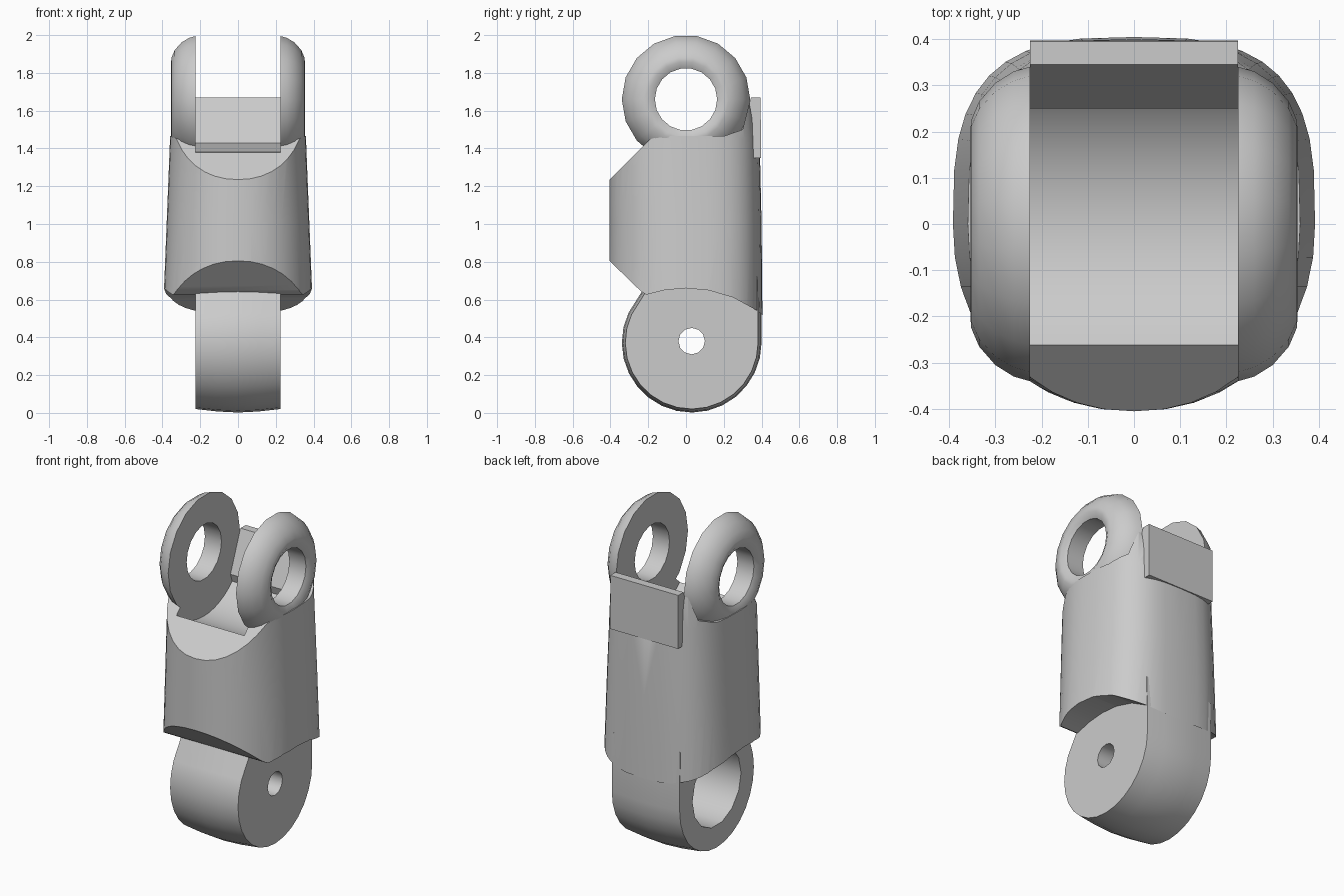
import bpy
import bmesh
import math

old = bpy.data.objects.get("Cube")
if old:
    bpy.data.objects.remove(old)

grey = bpy.data.materials.new("plain_grey")
grey.use_nodes = True
grey.diffuse_color = (0.6, 0.6, 0.6, 1)
grey.node_tree.nodes["Principled BSDF"].inputs["Base Color"].default_value = (0.6, 0.6, 0.6, 1)


def loft(name, rings, capped=True):
    """Skin a list of equal point rings; uncapped lofts close on themselves."""
    bm = bmesh.new()
    loops = [[bm.verts.new(p) for p in ring] for ring in rings]
    pairs = list(zip(loops, loops[1:]))
    if capped:
        bm.faces.new(loops[0])
        bm.faces.new(loops[-1])
    else:
        pairs.append((loops[-1], loops[0]))
    for a, b in pairs:
        for i in range(len(a)):
            j = (i + 1) % len(a)
            bm.faces.new((a[i], a[j], b[j], b[i]))
    bmesh.ops.recalc_face_normals(bm, faces=bm.faces)
    mesh = bpy.data.meshes.new(name)
    bm.to_mesh(mesh)
    bm.free()
    obj = bpy.data.objects.new(name, mesh)
    bpy.context.collection.objects.link(obj)
    mesh.materials.append(grey)
    return obj


def prism(name, profile, x0, x1):
    return loft(name, [[(x, y, z) for y, z in profile] for x in (x0, x1)])


def circle(cy, cz, r, n):
    return [(cy + r * math.cos(math.tau * i / n), cz + r * math.sin(math.tau * i / n))
            for i in range(n)]


def activate(obj):
    bpy.ops.object.select_all(action='DESELECT')
    obj.select_set(True)
    bpy.context.view_layer.objects.active = obj


def boolean(obj, cutter, operation='DIFFERENCE'):
    mod = obj.modifiers.new("cut", 'BOOLEAN')
    mod.object, mod.operation, mod.solver = cutter, operation, 'EXACT'
    activate(obj)
    bpy.ops.object.modifier_apply(modifier=mod.name)
    bpy.data.objects.remove(cutter)


def smooth(obj, angle=32):
    activate(obj)
    bpy.ops.object.shade_smooth_by_angle(angle=math.radians(angle))


def body_ring(z, hx, back, n=40):
    """Oval section: rounder at the front, squarer at the back."""
    pts = []
    for i in range(n):
        c, s = math.cos(math.tau * i / n), math.sin(math.tau * i / n)
        e = 2 / (3.0 if s > 0 else 2.15)
        depth = back if s > 0 else 0.405
        pts.append((math.copysign(abs(c) ** e * hx, c),
                    math.copysign(abs(s) ** e * depth, s), z))
    return pts


# Main body, trimmed by its side profile
body = loft("body", [body_ring(0.45, 0.4, 0.405), body_ring(1.0, 0.378, 0.4),
                     body_ring(1.45, 0.36, 0.39), body_ring(1.75, 0.352, 0.38)])
under_arc = [(y, math.sqrt(0.66 ** 2 - y * y)) for y in (0.5, 0.38, 0.25, 0.12, 0, -0.11, -0.21)]
side = under_arc + [(-0.24, 0.645), (-0.4, 0.8), (-0.42, 0.82), (-0.42, 1.22), (-0.19, 1.45),
                    (-0.12, 1.465), (0.2, 1.465), (0.3, 1.5), (0.335, 1.64), (0.36, 1.5),
                    (0.4, 1.43), (0.5, 1.43)]
boolean(body, prism("side_trim", side, -0.6, 0.6), 'INTERSECT')

# Round clearance channel between the lugs
boolean(body, prism("channel", circle(0, 1.66, 0.385, 48), -0.225, 0.225))
smooth(body)

# Wedge-shaped stop at the back of the channel
stop = [(0.345, 1.67), (0.395, 1.67), (0.397, 1.35), (0.28, 1.35), (0.265, 1.385), (0.25, 1.43)]
prism("back_stop", stop, -0.225, 0.225)

# Domed lugs with bevelled pin holes
dome = [(0.165, 0.225), (0.165, 0.335), (0.2, 0.354), (0.225, 0.352), (0.265, 0.335),
        (0.305, 0.3), (0.33, 0.26), (0.34, 0.225)]
for label, sign in (("left", 1), ("right", -1)):
    rings = []
    for r, x in dome:
        rings.append([(sign * x, y, z) for y, z in circle(0, 1.66, r, 18)])
    smooth(loft(label + "_lug", rings, capped=False), 38)

# Rounded tongue, slightly crowned across its width
cy, cz, r = 0.03, 0.372, 0.37
outline = [(-0.2, 0.74), (-0.235, 0.64)]
for i in range(17):
    a = math.radians(155 + 205 * i / 16)
    outline.append((cy + r * math.cos(a), cz + r * math.sin(a)))
outline += [(0.4, 0.56), (0.395, 0.74)]
tongue = loft("tongue", [[(x, cy + (y - cy) * s, cz + (z - cz) * s) for y, z in outline]
                         for x, s in ((-0.225, 0.95), (-0.11, 0.985), (0, 1),
                                      (0.11, 0.985), (0.225, 0.95))])

# Wide bore on the right side and a small pin hole through the left
boolean(tongue, prism("bore", circle(cy, 0.38, 0.23, 14), -0.4, 0.13))
boolean(tongue, prism("pin_hole", circle(cy, 0.38, 0.07, 12), 0, 0.4))
smooth(tongue)
